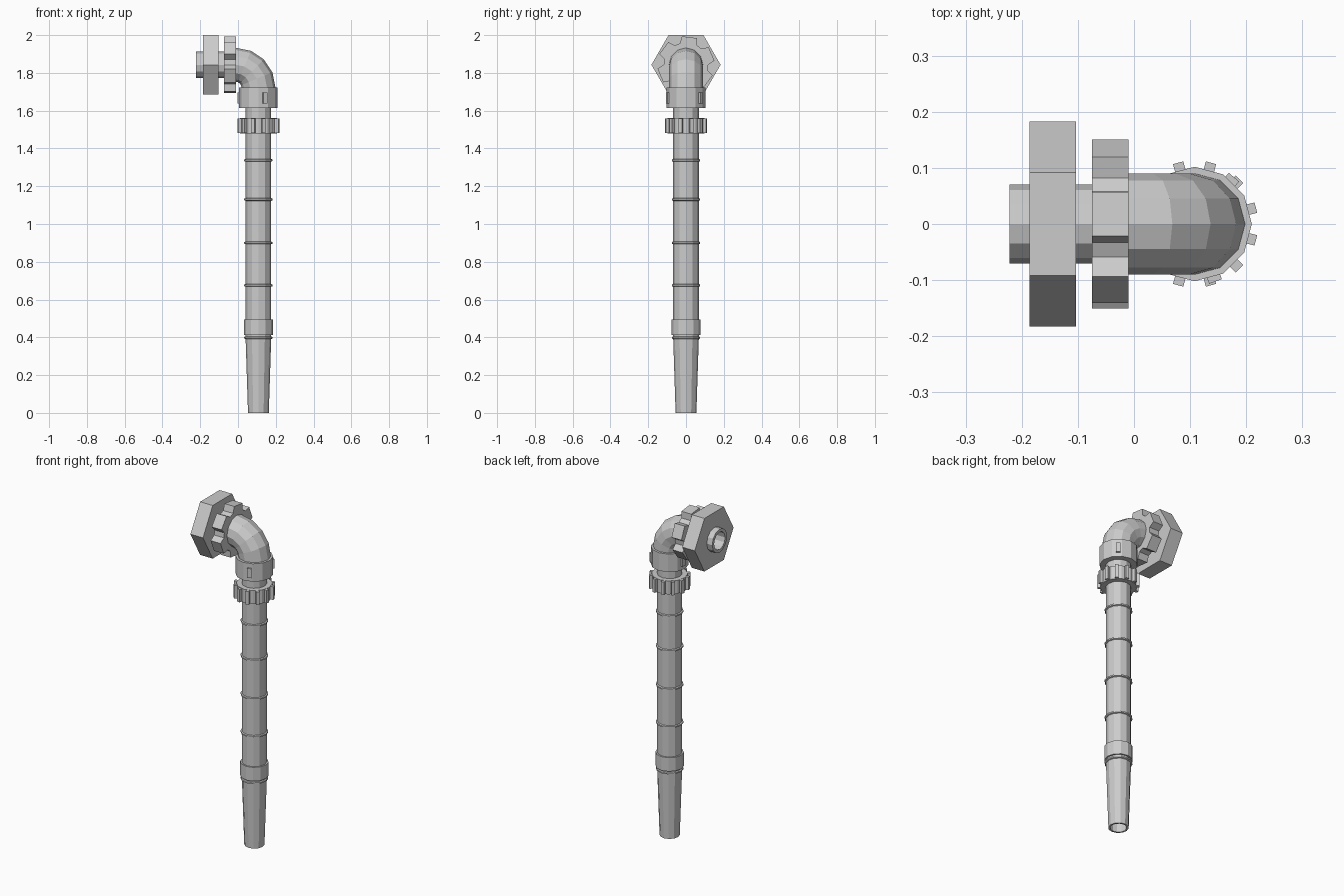
import bpy, bmesh
from math import sin, cos, pi, radians
from mathutils import Matrix, Vector

cube = bpy.data.objects.get("Cube")
if cube:
    bpy.data.objects.remove(cube, do_unlink=True)

PIPE_X = 0.108      # vertical pipe axis
HEAD_Z = 1.843      # horizontal inlet axis
SIDES = 12

grey = bpy.data.materials.new("plastic_grey")
grey.use_nodes = True
grey.diffuse_color = (0.6, 0.6, 0.6, 1)
grey.node_tree.nodes["Principled BSDF"].inputs["Base Color"].default_value = (0.6, 0.6, 0.6, 1)

UPRIGHT = Matrix.Translation((PIPE_X, 0, 0))
# local z runs along +x, local x along +y, local y along +z
SIDEWAYS = Matrix.Translation((0, 0, HEAD_Z)) @ Matrix(
    ((0, 0, 1, 0), (1, 0, 0, 0), (0, 1, 0, 0), (0, 0, 0, 1)))


def finish(name, bm, matrix):
    bm.transform(matrix)
    bmesh.ops.recalc_face_normals(bm, faces=bm.faces)
    mesh = bpy.data.meshes.new(name)
    bm.to_mesh(mesh)
    bm.free()
    mesh.materials.append(grey)
    obj = bpy.data.objects.new(name, mesh)
    bpy.context.collection.objects.link(obj)
    return obj


def skin(name, rings, matrix, closed=False):
    """Bridge equal rings of points; cap the ends unless the rings form a loop."""
    bm = bmesh.new()
    loops = [[bm.verts.new(p) for p in ring] for ring in rings]
    pairs = list(zip(loops, loops[1:]))
    if closed:
        pairs.append((loops[-1], loops[0]))
    else:
        bm.faces.new(loops[0])
        bm.faces.new(loops[-1])
    for a, b in pairs:
        for i in range(len(a)):
            j = (i + 1) % len(a)
            bm.faces.new((a[i], a[j], b[j], b[i]))
    return finish(name, bm, matrix)


def circle(r, h, sides=SIDES):
    return [(r * cos(2 * pi * i / sides), r * sin(2 * pi * i / sides), h) for i in range(sides)]


def lathe(name, profile, matrix, sides=SIDES, closed=False):
    return skin(name, [circle(r, h, sides) for r, h in profile], matrix, closed)


def ribs(name, count, first, radius, size, z):
    """Small blocks spaced around the vertical pipe."""
    bm = bmesh.new()
    for i in range(count):
        turn = Matrix.Rotation(radians(first) + 2 * pi * i / count, 4, 'Z')
        place = turn @ Matrix.Translation((radius, 0, z)) @ Matrix.Diagonal((*size, 1))
        bmesh.ops.create_cube(bm, size=1, matrix=place)
    finish(name, bm, UPRIGHT)


# Main pipe with tapered, hollow outlet
lathe("outlet_taper", [(0.045, 0), (0.055, 0), (0.068, 0.4), (0.06, 0.4)], UPRIGHT, closed=True)
lathe("main_pipe", [(0.068, 0.4), (0.068, 1.64)], UPRIGHT)
lathe("outlet_band", [(0.077, 0.413), (0.077, 0.495)], UPRIGHT)

# Raised rings along the pipe
for i, z in enumerate((0.398, 0.675, 0.9, 1.13, 1.337)):
    lathe(f"pipe_ring_{i + 1}", [(0.068, z - 0.007), (0.075, z - 0.004),
                                 (0.075, z + 0.004), (0.068, z + 0.007)], UPRIGHT)

# Ribbed collar
lathe("collar", [(0.098, 1.48), (0.098, 1.56)], UPRIGHT)
ribs("collar_ribs", 12, 15, 0.1, (0.026, 0.019, 0.078), 1.52)

# Elbow socket with three tabs
lathe("elbow_socket", [(0.102, 1.615), (0.102, 1.722)], UPRIGHT)
ribs("socket_tabs", 3, 50, 0.1, (0.018, 0.024, 0.056), 1.667)

# Quarter-turn elbow
BEND = PIPE_X + 0.012
pivot = Vector((-0.012, 0, HEAD_Z - BEND))
rings = []
for k in range(5):
    a = pi / 2 * k / 4
    out = Vector((cos(a), 0, sin(a)))
    rings.append([pivot + out * (BEND + x) + Vector((0, y, 0)) for x, y, _ in circle(0.09, 0)])
skin("elbow", rings, Matrix.Identity(4))

# Lobed hand wheel
outline = []
for lobe in range(6):
    for angle, r in ((-15, 0.152), (15, 0.152), (23, 0.118), (37, 0.118)):
        a = radians(83 - 60 * lobe - angle)
        outline.append((r * cos(a), r * sin(a)))
skin("hand_wheel", [[(x, y, h) for x, y in outline] for h in (-0.075, -0.01)], SIDEWAYS)

# Hexagonal nut and hollow inlet stub
lathe("hex_nut", [(0.183, -0.186), (0.183, -0.103)], SIDEWAYS, sides=6)
bore = lathe("inlet_stub", [(0.052, -0.222), (0.07, -0.222), (0.07, -0.02),
                            (0.052, -0.02)], SIDEWAYS, closed=True)

# Open the nut so the inlet bore stays clear
cutter = lathe("bore_cutter", [(0.061, -0.25), (0.061, -0.09)], SIDEWAYS)
cutter.hide_render = True
cutter.hide_viewport = True
cut = bpy.data.objects["hex_nut"].modifiers.new("bore", 'BOOLEAN')
cut.object = cutter
cut.operation = 'DIFFERENCE'
cut.solver = 'EXACT'
